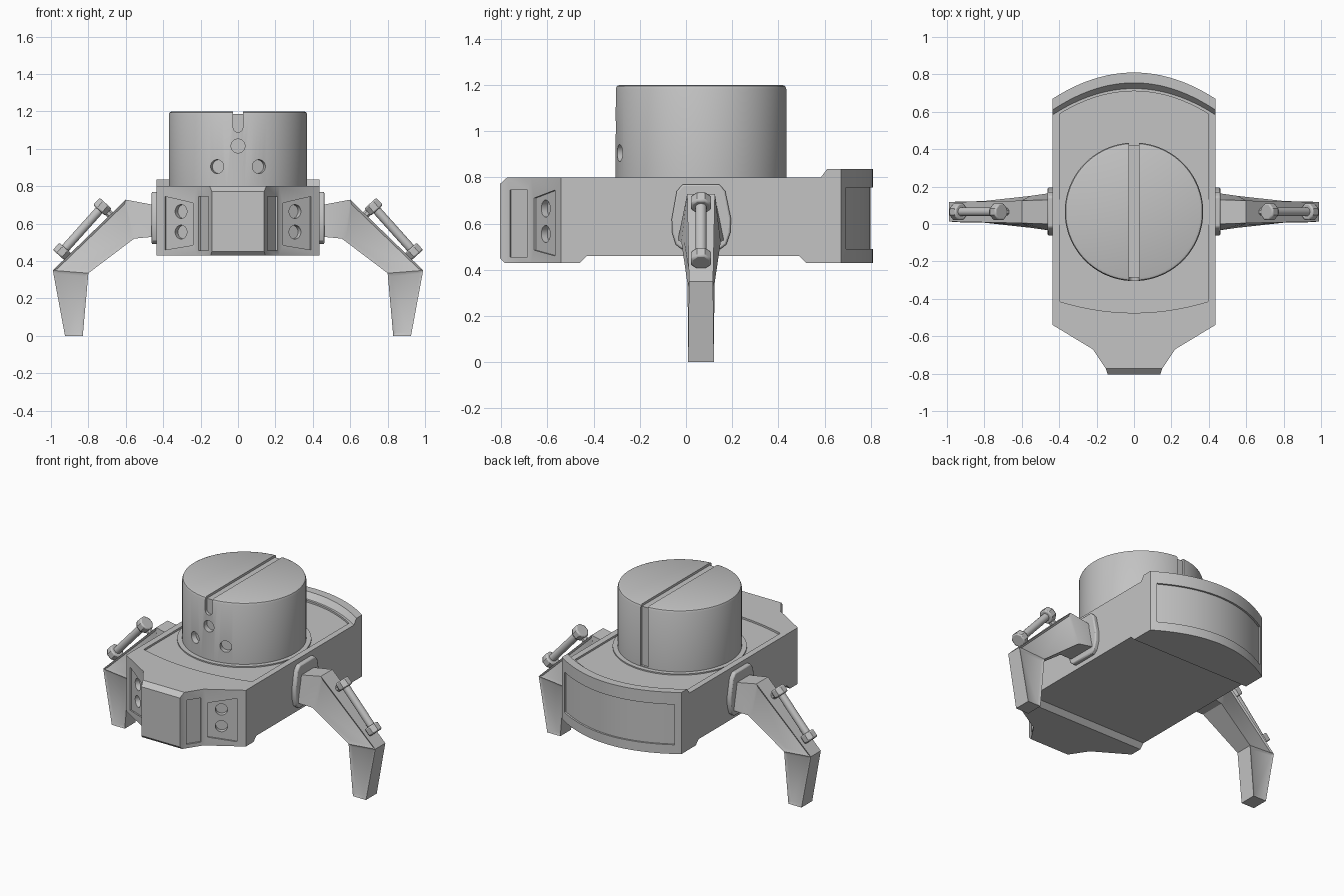
import bpy, bmesh, math
from mathutils import Matrix, Vector

old = bpy.data.objects.get("Cube")
if old:
    bpy.data.objects.remove(old)

grey = bpy.data.materials.new("plain_grey")
grey.use_nodes = True
colour = (0.55, 0.55, 0.55, 1)
grey.diffuse_color = colour
grey.node_tree.nodes["Principled BSDF"].inputs["Base Color"].default_value = colour

FLIP = Matrix.Diagonal((-1, 1, 1, 1))
# maps a (y, z) profile so that it is extruded along x
ALONG_X = Matrix(((0, 0, 1, 0), (1, 0, 0, 0), (0, 1, 0, 0), (0, 0, 0, 1)))


def finish(name, bm):
    bmesh.ops.recalc_face_normals(bm, faces=bm.faces)
    mesh = bpy.data.meshes.new(name)
    bm.to_mesh(mesh)
    bm.free()
    mesh.materials.append(grey)
    ob = bpy.data.objects.new(name, mesh)
    bpy.context.collection.objects.link(ob)
    return ob


def loft(name, rings, matrix=Matrix(), inset=None):
    """Skin equal-length rings of points and cap the ends."""
    bm = bmesh.new()
    rows = [[bm.verts.new(matrix @ Vector(p)) for p in ring] for ring in rings]
    n = len(rows[0])
    walls = []
    for a, b in zip(rows, rows[1:]):
        for i in range(n):
            j = (i + 1) % n
            walls.append(bm.faces.new((a[i], a[j], b[j], b[i])))
    bm.faces.new(rows[0])
    bm.faces.new(rows[-1])
    bmesh.ops.recalc_face_normals(bm, faces=bm.faces)
    if inset:
        panels = [f for k, f in enumerate(walls) if k in inset]
        bmesh.ops.inset_individual(bm, faces=panels, thickness=0.025, depth=-0.008)
    return finish(name, bm)


def prism(name, pts, lo, hi, matrix=Matrix()):
    return loft(name, [[(x, y, h) for x, y in pts] for h in (lo, hi)], matrix)


def circle(r, n, cx=0, cy=0):
    return [(cx + r * math.cos(math.tau * (i + 0.5) / n),
             cy + r * math.sin(math.tau * (i + 0.5) / n)) for i in range(n)]


def rod(name, r, n, start, end, matrix=Matrix()):
    d = Vector(end) - Vector(start)
    frame = Matrix.Translation(start) @ d.to_track_quat('Z', 'Y').to_matrix().to_4x4()
    return prism(name, circle(r, n), 0, d.length, matrix @ frame)


def box(x0, x1, y0, y1):
    return [(x0, y0), (x1, y0), (x1, y1), (x0, y1)]


def arc(mid, edge, half, n=24):
    """Shallow bow across the body, from +x to -x."""
    ts = [1 - 2 * i / n for i in range(n + 1)]
    return [(half * t, mid + (edge - mid) * t * t) for t in ts]


def bevel(ob, width, limit=40, segments=2):
    m = ob.modifiers.new("soft_edge", 'BEVEL')
    m.width, m.segments, m.angle_limit = width, segments, math.radians(limit)


def cut(ob, cutters):
    bpy.context.view_layer.objects.active = ob
    for c in cutters:
        m = ob.modifiers.new("cut", 'BOOLEAN')
        m.operation, m.solver, m.object = 'DIFFERENCE', 'EXACT', c
        bpy.ops.object.modifier_apply(modifier=m.name)
        bpy.data.objects.remove(c)


# Hull: plan outline with a bowed back and a stepped nose
W = 0.435
nose = [(W, -0.54), (0.22, -0.67), (0.15, -0.775), (0.14, -0.805)]
plan = arc(0.81, 0.67, W) + [(-x, y) for x, y in nose] + nose[::-1]
hull = prism("hull", plan, 0.43, 0.80)

belly = [(-0.46, 0.40), (-0.46, 0.43), (-0.43, 0.46), (0.49, 0.46), (0.52, 0.43), (0.52, 0.40)]
nose_top = [(-0.84, 0.74), (-0.84, 0.83), (-0.74, 0.83)]
nose_base = [(-0.83, 0.475), (-0.83, 0.40), (-0.755, 0.40)]
cutters = [prism("cutter", p, -1, 1, ALONG_X) for p in (belly, nose_top, nose_base)]
# sunken deck and sunken back panel
cutters.append(prism("cutter", arc(0.71, 0.59, 0.395) + arc(-0.475, -0.415, 0.395)[::-1], 0.788, 0.9))
cutters.append(prism("cutter", arc(0.798, 0.678, 0.40) + [(-0.40, 1), (0.40, 1)], 0.49, 0.755))

# Sunken panels and round ports on both cheeks of the nose
plate = [(0.023, 0.485), (0.199, 0.46), (0.199, 0.745), (0.023, 0.71)]
slot = box(0.015, 0.108, 0.455, 0.745)
for mirror in (Matrix(), FLIP):
    for k, shapes in ((0, [(plate, 0.01)] + [(circle(0.037, 24, 0.105, z), 0.04) for z in (0.555, 0.665)]),
                      (1, [(slot, 0.01)])):
        b, a = (Vector((*p, 0)) for p in nose[k:k + 2])
        u, v = (b - a).normalized(), Vector((0, 0, 1))
        frame = Matrix((u, v, u.cross(v))).transposed().to_4x4()
        frame.translation = a
        cutters += [prism("cutter", s, -d, 0.02, mirror @ frame) for s, d in shapes]
cut(hull, cutters)

# Raised rim along the back of the deck
rim_rows = [(0.81, 0.67, 0.795), (0.81, 0.67, 0.835), (0.755, 0.61, 0.835), (0.72, 0.58, 0.795)]
bows = [[(x, y, z) for x, y in arc(m, e, W)] for m, e, z in rim_rows]
loft("back_rim", list(zip(*bows)))

# Turret with a groove over the top and three sunken ports
CY, R = 0.065, 0.37
centre = Matrix.Translation((0, CY, 0))
prism("turret_ring", circle(0.40, 96), 0.78, 0.796, centre)
profile = [(R, 0.785), (R, 1.183), (R - 0.005, 1.195), (R - 0.017, 1.20)]
turret = loft("turret", [[(x, y, z) for x, y in circle(r, 96)] for r, z in profile], centre)
g = 0.026
tools = [prism("cutter", box(-g, g, -1, 1), 1.185, 1.3),
         prism("cutter", box(-g, g, CY + R - 0.014, 1), 0.80, 1.3),
         prism("cutter", box(-g, g, -1, CY - R + 0.02), 1.115, 1.3),
         rod("cutter", g, 24, (0, -1, 1.115), (0, CY - R + 0.02, 1.115))]
for x, z in ((0, 1.015), (-0.112, 0.905), (0.112, 0.905)):
    turn = centre @ Matrix.Rotation(math.asin(x / R), 4, 'Z')
    tools.append(rod("cutter", 0.037, 28, (0, -0.5, z), (0, 0.035 - R, z), turn))
cut(turret, tools)

# Arms: shoulder plate, bent limb with foot, and a strut on the outside
shoulder = [(-0.06, 0.56), (-0.045, 0.51), (-0.02, 0.49), (0.15, 0.49), (0.175, 0.51), (0.192, 0.56),
            (0.195, 0.62), (0.17, 0.74), (0.145, 0.77), (-0.015, 0.77), (-0.04, 0.74), (-0.062, 0.62)]
# each section: inner x, z, half width, then outer x, z, half width
sections = [(0.45, 0.53, 0.10, 0.45, 0.70, 0.065), (0.555, 0.52, 0.085, 0.60, 0.728, 0.06),
            (0.80, 0.335, 0.058, 0.99, 0.35, 0.052), (0.83, 0, 0.056, 0.925, 0, 0.056)]
for side, mirror in (("left", Matrix()), ("right", FLIP)):
    bevel(prism(side + "_shoulder_plate", shoulder, 0.42, 0.462, mirror @ ALONG_X), 0.008)
    rings = [[(xi, CY - hi, zi), (xo, CY - ho, zo), (xo, CY + ho, zo), (xi, CY + hi, zi)]
             for xi, zi, hi, xo, zo, ho in sections]
    loft(side + "_arm", rings, mirror, inset=(4, 6, 8, 10))
    top, low = Vector((0.725, CY, 0.69)), Vector((0.94, CY, 0.45))
    d = (low - top).normalized()
    rod(side + "_strut", 0.024, 16, top, low, mirror)
    for tag, p in (("upper", top), ("lower", low)):
        nut = rod(f"{side}_{tag}_strut_nut", 0.047, 8, p - d * 0.026, p + d * 0.026, mirror)
        bevel(nut, 0.008, 60)
        # small lug fixing the nut to the limb
        rod(f"{side}_{tag}_strut_lug", 0.022, 8, p, p + Vector((-0.06, 0, -0.06)), mirror)

# Smooth the rounded surfaces, keep the edges sharp
bpy.ops.object.select_all(action='DESELECT')
for ob in bpy.context.collection.objects:
    if ob.type == 'MESH' and grey.name in ob.data.materials:
        ob.select_set(True)
        bpy.context.view_layer.objects.active = ob
bpy.ops.object.shade_smooth_by_angle(angle=math.radians(30))
